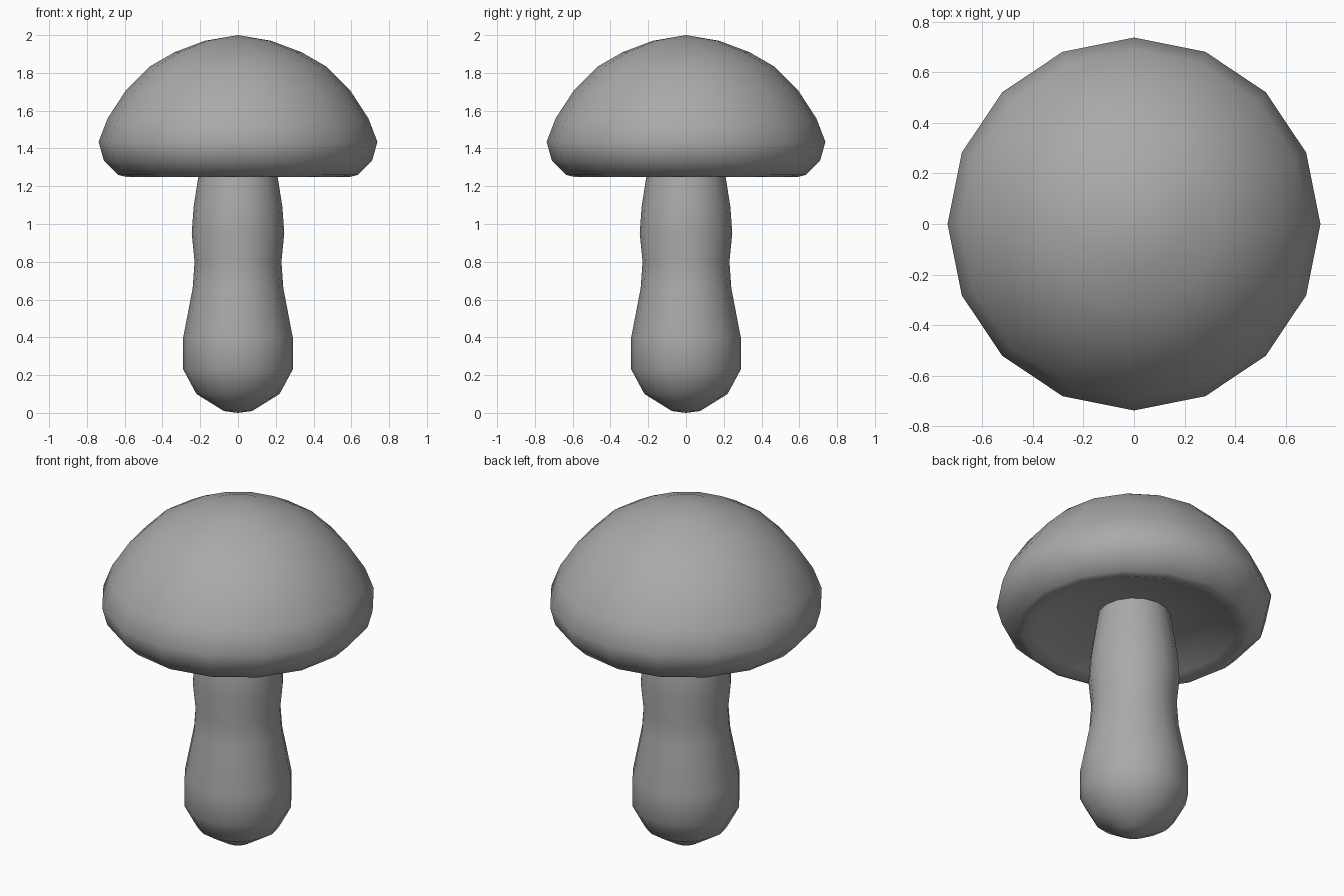
import bpy
import bmesh
import math

cube = bpy.data.objects.get("Cube")
if cube:
    bpy.data.objects.remove(cube, do_unlink=True)

SIDES = 16

grey = bpy.data.materials.new("plain grey")
grey.use_nodes = True
colour = (0.4, 0.4, 0.4, 1)
grey.diffuse_color = colour
grey.node_tree.nodes["Principled BSDF"].inputs["Base Color"].default_value = colour


def lathe(name, profile):
    """Spin a (radius, height) profile around z into a smooth closed part."""
    bm = bmesh.new()
    verts = [bm.verts.new((r, 0, z)) for r, z in profile]
    edges = [bm.edges.new(pair) for pair in zip(verts, verts[1:])]
    bmesh.ops.spin(bm, geom=verts + edges, cent=(0, 0, 0), axis=(0, 0, 1),
                   angle=math.tau, steps=SIDES, use_merge=False)
    bmesh.ops.remove_doubles(bm, verts=bm.verts[:], dist=0.0005)
    bmesh.ops.dissolve_degenerate(bm, edges=bm.edges[:], dist=0.0005)
    bmesh.ops.recalc_face_normals(bm, faces=bm.faces[:])
    for face in bm.faces:
        face.smooth = True
    mesh = bpy.data.meshes.new(name)
    bm.to_mesh(mesh)
    bm.free()
    mesh.materials.append(grey)
    obj = bpy.data.objects.new(name, mesh)
    bpy.context.collection.objects.link(obj)
    return obj


# Bulbous stem, running up into the hollow of the cap
lathe("stem", [
    (0, 0), (0.075, 0.01), (0.22, 0.1), (0.29, 0.23), (0.29, 0.4),
    (0.24, 0.66), (0.23, 0.8), (0.245, 0.95), (0.235, 1.09),
    (0.21, 1.25), (0.195, 1.34), (0.19, 1.42), (0, 1.42),
])

# Domed cap with a rounded rim and a shallow hollow underneath
lathe("cap", [
    (0, 2), (0.175, 1.97), (0.335, 1.91), (0.465, 1.835), (0.595, 1.705),
    (0.69, 1.56), (0.738, 1.435), (0.71, 1.335), (0.635, 1.26),
    (0.595, 1.25), (0.54, 1.27), (0.42, 1.32), (0.2, 1.345), (0, 1.35),
])
